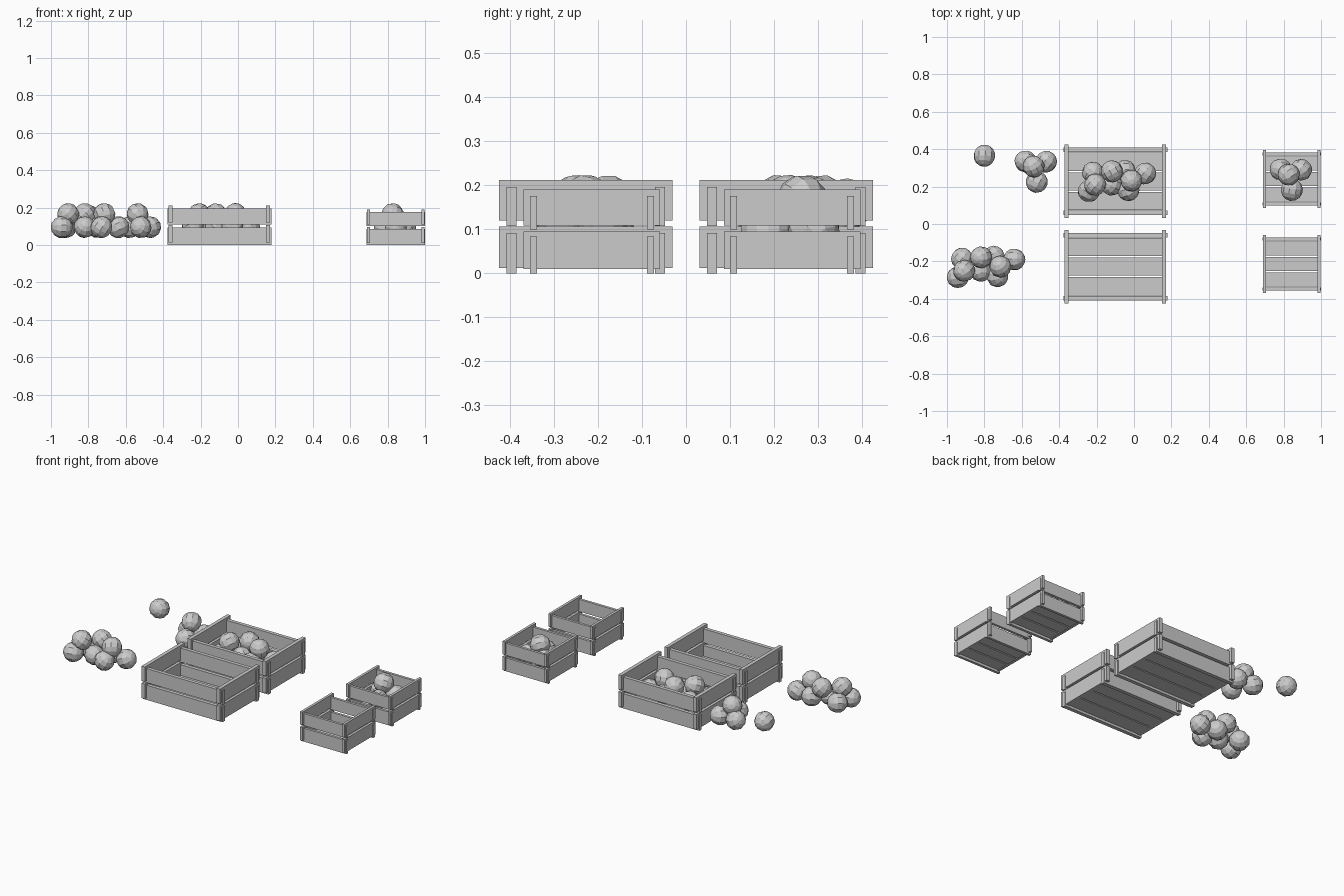
import bpy, bmesh, random
from mathutils import Euler, Matrix, Vector

random.seed(4)
if "Cube" in bpy.data.objects:
    bpy.data.objects.remove(bpy.data.objects["Cube"], do_unlink=True)

grey = bpy.data.materials.new("plain_grey")
grey.use_nodes = True
colour = (0.6, 0.6, 0.6, 1)
grey.diffuse_color = colour
grey.node_tree.nodes["Principled BSDF"].inputs["Base Color"].default_value = colour


def finish(name, bm, location):
    mesh = bpy.data.meshes.new(name)
    bm.to_mesh(mesh)
    bm.free()
    mesh.materials.append(grey)
    obj = bpy.data.objects.new(name, mesh)
    obj.location = location
    bpy.context.collection.objects.link(obj)


def board(bm, x, y, z):
    """Box between the (low, high) limits on each axis."""
    size = Vector((x[1] - x[0], y[1] - y[0], z[1] - z[0]))
    mid = Vector((sum(x) / 2, sum(y) / 2, sum(z) / 2))
    bmesh.ops.create_cube(bm, size=1,
                          matrix=Matrix.Translation(mid) @ Matrix.Diagonal(size).to_4x4())


def crate(name, location, long_x, end_x, long_y, end_y, thick, side_z, end_z):
    # Long side planks cross the end planks at each corner
    bm = bmesh.new()
    for s in (-1, 1):
        for z in side_z:
            board(bm, (-long_x, long_x), sorted((s * long_y, s * (long_y - thick))), z)
        for z in end_z:
            board(bm, sorted((s * end_x, s * (end_x - thick))), (-end_y, end_y), z)
    # Three floor slats with narrow gaps
    half = long_y - thick
    pitch = 2 * half / 3
    for i in (-1, 0, 1):
        board(bm, (thick - end_x, end_x - thick),
              (i * pitch - pitch / 2 + 0.004, i * pitch + pitch / 2 - 0.004),
              (0.012, 0.027))
    finish(name, bm, location)


# Crates
for place, y in (("front", -0.228), ("back", 0.228)):
    crate("large_crate_" + place, (-0.1, y, 0), 0.278, 0.272, 0.18, 0.197, 0.023,
          ((0, 0.092), (0.108, 0.196)), ((0.012, 0.106), (0.12, 0.212)))
for place, y in (("front", -0.214), ("back", 0.241)):
    crate("small_crate_" + place, (0.843, y, 0), 0.157, 0.153, 0.141, 0.155, 0.016,
          ((0, 0.084), (0.1, 0.176)), ((0.01, 0.095), (0.109, 0.19)))

# Faceted fruit
LOW, HIGH = 0.095, 0.165


def fruit(name, location):
    bm = bmesh.new()
    turn = Euler([random.uniform(0, 6) for _ in range(3)]).to_matrix().to_4x4()
    bmesh.ops.create_uvsphere(bm, u_segments=10, v_segments=7, radius=0.059, matrix=turn)
    finish(name, bm, location)


large_pile = ((-0.92, -0.185, LOW), (-0.75, -0.175, LOW), (-0.64, -0.19, LOW),
              (-0.942, -0.285, LOW), (-0.82, -0.25, LOW), (-0.73, -0.28, LOW),
              (-0.908, -0.25, HIGH), (-0.818, -0.178, HIGH), (-0.714, -0.228, HIGH))
small_pile = ((-0.58, 0.335, LOW), (-0.47, 0.333, LOW), (-0.52, 0.225, LOW),
              (-0.537, 0.307, HIGH))
# Each pile stands loose and again inside its crate
for label, pile, shift in (("large", large_pile, Vector((0.7, 0.46, 0))),
                           ("small", small_pile, Vector((1.364, -0.043, 0)))):
    for i, spot in enumerate(pile):
        fruit(f"{label}_loose_fruit_{i}", spot)
        fruit(f"{label}_crate_fruit_{i}", Vector(spot) + shift)
fruit("single_fruit", (-0.8, 0.365, 0.157))
